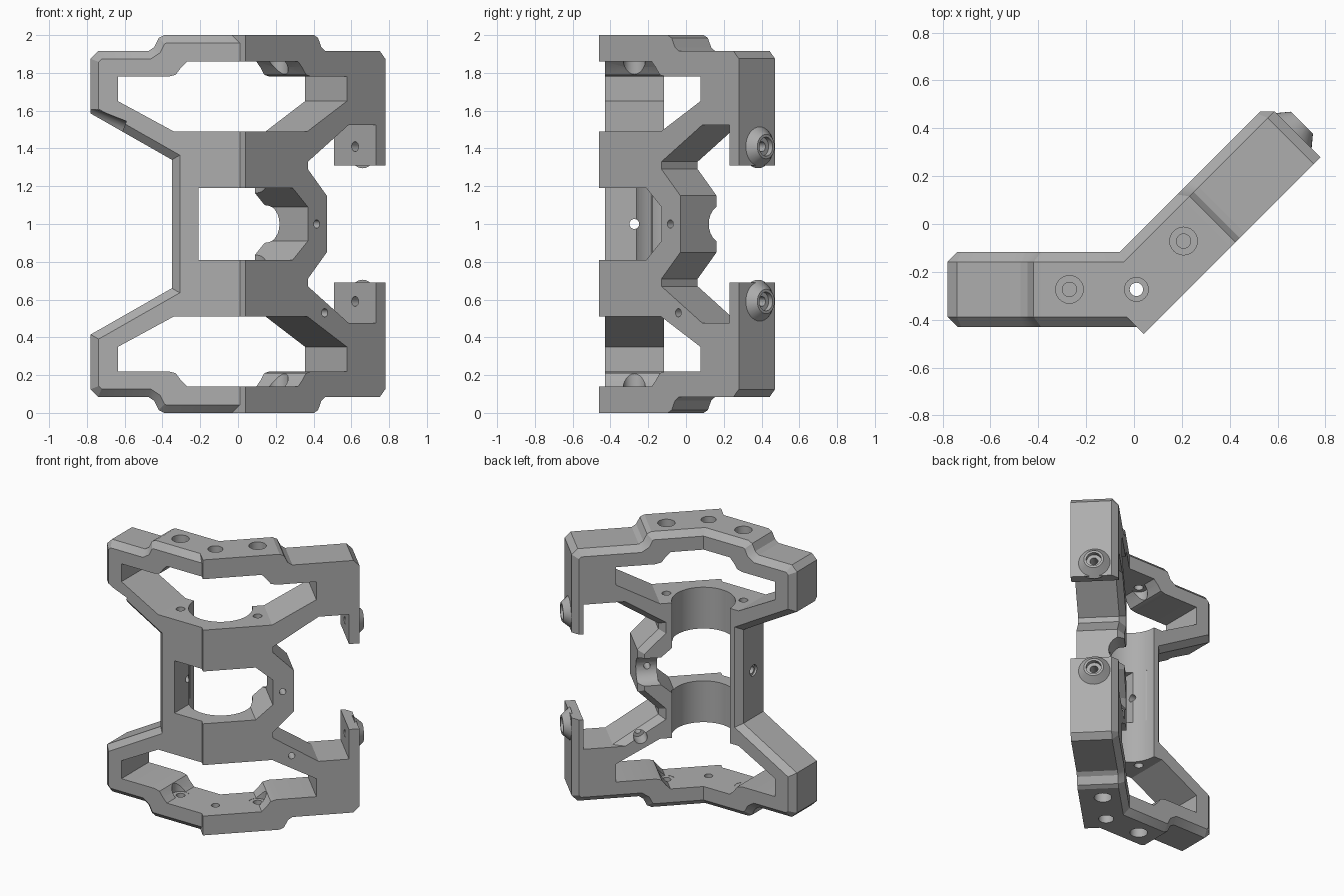
import bpy, bmesh, math
from mathutils import Vector, Matrix

if "Cube" in bpy.data.objects:
    bpy.data.objects.remove(bpy.data.objects["Cube"])

grey = bpy.data.materials.new("mid_grey")
grey.use_nodes = True
grey.diffuse_color = (0.42, 0.42, 0.42, 1)
grey.node_tree.nodes["Principled BSDF"].inputs["Base Color"].default_value = (0.42, 0.42, 0.42, 1)

THICK = 0.313
CHAMFER = 0.042
R = math.sqrt(0.5)


# Arm frames: s runs outward from the bend, d from front to back
def straight(s, d, z):
    return Vector((0.01 - s, -0.43 + d, z))


def angled(s, d, z):
    return Vector((0.12 + R * (s - d), -0.38 + R * (s + d), z))


def flip(points):
    """Mirror a half profile about mid height."""
    return points + [(s, 2 - z) for s, z in reversed(points)]


def inset(pts, wanted):
    """Move the chosen edges of a clockwise outline inward, keeping mitres."""
    normals, shifts = [], []
    for i, (s, z) in enumerate(pts):
        t, w = pts[(i + 1) % len(pts)]
        normals.append(Vector((w - z, s - t)).normalized())
        shifts.append(CHAMFER if wanted((s + t) / 2, (z + w) / 2) else 0)
    result = []
    for i, (s, z) in enumerate(pts):
        a, b, p, q = normals[i - 1], normals[i], shifts[i - 1], shifts[i]
        det = a.x * b.y - a.y * b.x
        result.append((s + (p * b.y - q * a.y) / det, z + (a.x * q - b.x * p) / det))
    return result


def finish(bm, name):
    bmesh.ops.recalc_face_normals(bm, faces=bm.faces)
    if bm.calc_volume(signed=True) < 0:
        bmesh.ops.reverse_faces(bm, faces=bm.faces)
    mesh = bpy.data.meshes.new(name)
    bm.to_mesh(mesh)
    bm.free()
    ob = bpy.data.objects.new(name, mesh)
    bpy.context.scene.collection.objects.link(ob)
    mesh.materials.append(grey)
    return ob


def loft(name, frame, layers):
    """Solid through an arm from (depth, profile) layers."""
    bm = bmesh.new()
    rings = [[bm.verts.new(frame(s, d, z)) for s, z in pts] for d, pts in layers]
    bm.faces.new(rings[0])
    bm.faces.new(rings[-1][::-1])
    for a, b in zip(rings, rings[1:]):
        for i in range(len(a)):
            bm.faces.new((a[i - 1], b[i - 1], b[i], a[i]))
    return finish(bm, name)


def rod(name, a, b, r0, r1=None, sides=24):
    """Cylinder or cone between two points."""
    a, b = Vector(a), Vector(b)
    bm = bmesh.new()
    turn = (b - a).to_track_quat('Z', 'Y').to_matrix().to_4x4()
    bmesh.ops.create_cone(bm, cap_ends=True, segments=sides, radius1=r0,
                          radius2=r0 if r1 is None else r1, depth=(b - a).length,
                          matrix=Matrix.Translation((a + b) / 2) @ turn)
    return finish(bm, name)


def boolean(target, tool, operation='DIFFERENCE'):
    """Combine a tool into the target; try the second solver if the first fails."""
    mod = target.modifiers.new("combine", 'BOOLEAN')
    mod.object, mod.operation = tool, operation
    for solver in ('EXACT', 'MANIFOLD'):
        mod.solver = solver
        bpy.context.view_layer.update()
        graph = bpy.context.evaluated_depsgraph_get()
        mesh = bpy.data.meshes.new_from_object(target.evaluated_get(graph))
        if len(mesh.polygons) > 0:
            target.data = mesh
            break
    target.modifiers.remove(mod)
    bpy.data.objects.remove(tool)


# Outer outlines of both arms
step = [(0.40, 2), (0.43, 1.985), (0.455, 1.935), (0.485, 1.915)]
outline_a = flip([(-0.01, 2)] + step + [(0.75, 1.915), (0.79, 1.875), (0.79, 1.585), (0.36, 1.34)])
outline_b = flip([(-0.113, 2)] + step + [(0.893, 1.915), (0.933, 1.875),
                                        (0.933, 1.31), (0.863, 1.31), (0.863, 1.525),
                                        (0.66, 1.525), (0.354, 1.33), (0.354, 1.29),
                                        (0.495, 1.15)])
inner_a = inset(outline_a, lambda s, z: s > 0)
inner_b = inset(outline_b, lambda s, z: s > -0.1 and not (0.6 < s < 0.93 and abs(z - 1) < 0.55))
bracket = loft("bent_bracket", straight, [(0, inner_a), (CHAMFER, outline_a),
                                          (THICK - CHAMFER, outline_a), (THICK, inner_a)])
arm = loft("angled_arm", angled, [(0, outline_b), (THICK - CHAMFER, outline_b), (THICK, inner_b)])
boolean(bracket, arm, 'UNION')

# Conical bosses on the hooked ends
mid = THICK / 2
for z in (0.59, 1.41):
    boss = rod("boss", angled(0.92, mid, z), angled(0.98, mid, z), 0.115, 0.065, 32)
    boolean(bracket, boss, 'UNION')

# Windows
upper = [(-0.13, 1.49), (0.35, 1.49), (0.645, 1.65), (0.645, 1.78), (0.38, 1.78),
         (0.34, 1.79), (0.31, 1.83), (0.28, 1.86), (-0.13, 1.86)]
lower = [(s, 2 - z) for s, z in upper]
centre_a = flip([(-0.05, 1.19), (0.22, 1.19)])
centre_b = flip([(-0.13, 1.19), (0.24, 1.19), (0.354, 1.09)])
for frame, centre in ((straight, centre_a), (angled, centre_b)):
    for shape in (upper, lower, centre):
        boolean(bracket, loft("window", frame, [(-0.1, shape), (THICK + 0.1, shape)]))

# Round bore scooped from the back of the middle beams
boolean(bracket, rod("bore", (-0.06, -0.115, 0.505), (-0.06, -0.115, 1.495), 0.21, sides=64))


# Vertical bolt holes, mirrored top and bottom
def bolt_cut(p, z0, z1, r):
    for a, b in ((z0, z1), (2 - z1, 2 - z0)):
        boolean(bracket, rod("bolt", (p.x, p.y, a), (p.x, p.y, b), r))


for p in (straight(0.28, mid, 0), angled(0.28, mid, 0)):
    bolt_cut(p, 1.3, 2.1, 0.03)
    bolt_cut(p, 1.93, 2.1, 0.058)
    bolt_cut(p, 1.7, 1.862, 0.058)
bolt_cut(straight(0, mid, 0), 1.8, 2.1, 0.028)
bolt_cut(straight(0, mid, 0), 1.93, 2.1, 0.05)

# Cross holes through the post, ring, lower diagonal and bosses
holes = [(straight(0.1, mid, 1), straight(0.5, mid, 1), 0.026),
         (straight(0.345, mid, 1), straight(0.5, mid, 1), 0.04),
         (angled(0.42, -0.1, 1), angled(0.42, 0.4, 1), 0.022),
         (angled(0.48, -0.1, 0.53), angled(0.48, 0.4, 0.53), 0.022),
         (angled(0.48, 0.2, 0.53), angled(0.48, 0.4, 0.53), 0.045),
         (angled(0.2, THICK, 1), angled(0.6, THICK, 1), 0.1)]
for z in (0.59, 1.41):
    holes.append((angled(0.8, mid, z), angled(1.1, mid, z), 0.026))
    holes.append((angled(0.95, mid, z), angled(1.1, mid, z), 0.05))
for a, b, r in holes:
    boolean(bracket, rod("hole", a, b, r))

# Groove in the upper tip of the straight arm
boolean(bracket, rod("groove", (-0.9, -0.43, 1.58), (-0.62, -0.43, 1.47), 0.08))

for ob in bpy.context.selected_objects:
    ob.select_set(False)
bracket.select_set(True)
bpy.context.view_layer.objects.active = bracket
bpy.ops.object.shade_smooth_by_angle(angle=math.radians(25))
